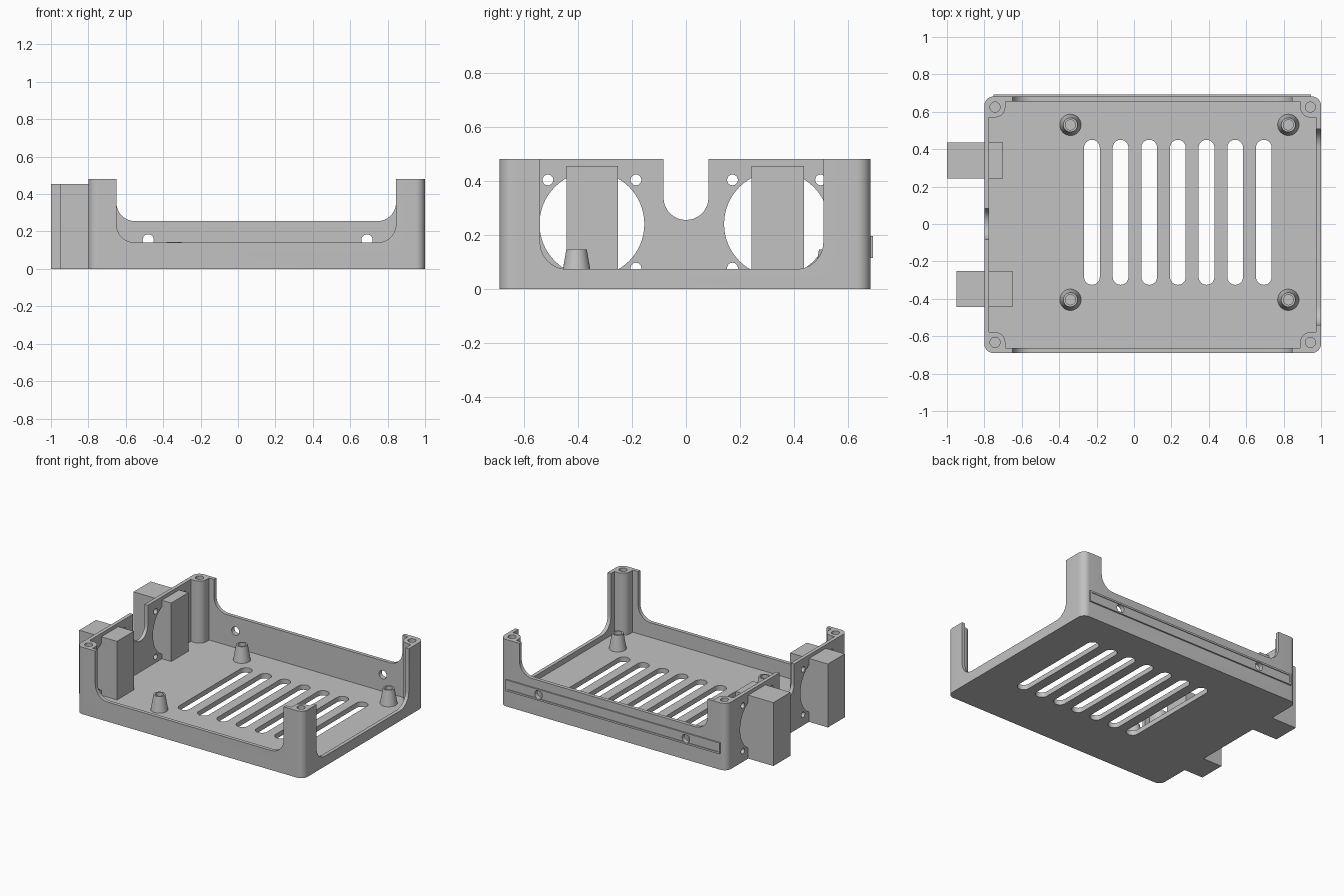
import bpy, bmesh, math

if "Cube" in bpy.data.objects:
    bpy.data.objects.remove(bpy.data.objects["Cube"])

X0, X1, Y0, Y1 = -0.80, 1.0, -0.69, 0.682   # outer walls
H, FLOOR, WALL = 0.48, 0.035, 0.026

grey = bpy.data.materials.new("plastic_grey")
grey.diffuse_color = (0.54, 0.54, 0.54, 1)
grey.use_nodes = True
grey.node_tree.nodes["Principled BSDF"].inputs["Base Color"].default_value = grey.diffuse_color


def finish(name, bm):
    bmesh.ops.recalc_face_normals(bm, faces=bm.faces[:])
    me = bpy.data.meshes.new(name)
    bm.to_mesh(me)
    bm.free()
    me.materials.append(grey)
    ob = bpy.data.objects.new(name, me)
    bpy.context.collection.objects.link(ob)
    return ob


def arc(cx, cy, r, a0, a1, n=10):
    return [(cx + r * math.cos(math.radians(a0 + (a1 - a0) * i / n)),
             cy + r * math.sin(math.radians(a0 + (a1 - a0) * i / n))) for i in range(n + 1)]


def rounded(u0, u1, v0, v1, r, n=10):
    return (arc(u1 - r, v1 - r, r, 0, 90, n) + arc(u0 + r, v1 - r, r, 90, 180, n)
            + arc(u0 + r, v0 + r, r, 180, 270, n) + arc(u1 - r, v0 + r, r, 270, 360, n))


def circle(u, v, r, n=32):
    return arc(u, v, r, 0, 360, n)[:-1]


def rect(u0, u1, v0, v1):
    return [(u0, v0), (u1, v0), (u1, v1), (u0, v1)]


def prism(name, outline, axis, lo, hi):
    """Extrude a 2D outline along one axis."""
    put = {'x': lambda u, v, w: (w, u, v),
           'y': lambda u, v, w: (u, w, v),
           'z': lambda u, v, w: (u, v, w)}[axis]
    bm = bmesh.new()
    a = [bm.verts.new(put(u, v, lo)) for u, v in outline]
    b = [bm.verts.new(put(u, v, hi)) for u, v in outline]
    bm.faces.new(a)
    bm.faces.new(b)
    for i in range(len(a)):
        j = (i + 1) % len(a)
        bm.faces.new((a[i], a[j], b[j], b[i]))
    return finish(name, bm)


def cut(target, outline, axis, lo, hi):
    cutter = prism("cutter", outline, axis, lo, hi)
    cutter.hide_render = True
    mod = target.modifiers.new("cut", 'BOOLEAN')
    mod.operation, mod.solver, mod.object = 'DIFFERENCE', 'EXACT', cutter
    bpy.context.view_layer.objects.active = target
    bpy.ops.object.modifier_apply(modifier=mod.name)
    bpy.data.objects.remove(cutter, do_unlink=True)


def smooth(ob):
    bpy.ops.object.select_all(action='DESELECT')
    ob.select_set(True)
    bpy.context.view_layer.objects.active = ob
    bpy.ops.object.shade_smooth_by_angle(angle=math.radians(30))


# Case: rounded block hollowed out, leaving a screw post in each corner
case = prism("case", rounded(X0, X1, Y0, Y1, 0.05), 'z', 0, H)
cx, cy, hx, hy = (X0 + X1) / 2, (Y0 + Y1) / 2, (X1 - X0) / 2, (Y1 - Y0) / 2
cavity = []
for sx, sy in ((1, 1), (-1, 1), (-1, -1), (1, -1)):
    corner = ([(hx - WALL, hy - 0.112)] + arc(hx - 0.057, hy - 0.057, 0.055, 270, 180)
              + [(hx - 0.112, hy - WALL)])
    if sx * sy < 0:
        corner.reverse()
    cavity += [(cx + sx * u, cy + sy * v) for u, v in corner]
cut(case, cavity, 'z', FLOOR, 1)

# Blind screw holes in the posts
for x in (X0 + 0.057, X1 - 0.057):
    for y in (Y0 + 0.057, Y1 - 0.057):
        cut(case, circle(x, y, 0.027, 24), 'z', 0.12, 1)

# Wall openings: front, back, right
cut(case, rounded(-0.65, 0.845, 0.14, 1, 0.1), 'y', -0.9, -0.62)
cut(case, rounded(-0.65, 0.845, 0.255, 1, 0.1), 'y', 0.62, 0.9)
cut(case, rounded(-0.54, 0.508, 0.073, 1, 0.1), 'x', 0.93, 1.2)

# Left wall: cable notch, two fan openings with mounting holes
cut(case, rounded(-0.083, 0.083, 0.255, 1, 0.0825), 'x', -0.9, -0.74)
for y in (-0.348, 0.335):
    cut(case, circle(y, 0.24, 0.194, 64), 'x', -0.9, -0.72)
    for dy in (-0.163, 0.163):
        for dz in (-0.163, 0.163):
            cut(case, circle(y + dy, 0.24 + dz, 0.02, 20), 'x', -0.9, -0.72)

# Floor vents
for i in range(7):
    x = -0.225 + 0.1532 * i
    cut(case, rounded(x - 0.042, x + 0.042, -0.325, 0.45, 0.0415), 'z', -0.1, 0.1)

# Back rail with a shallow recess
rail = prism("back_rail", rect(-0.75, 0.947, 0.115, 0.195), 'y', 0.675, 0.692)
cut(rail, rect(-0.737, 0.934, 0.128, 0.182), 'y', 0.687, 0.8)
for x in (-0.48, 0.69):
    for part in (case, rail):
        cut(part, circle(x, 0.155, 0.03, 24), 'y', 0.6, 0.8)
smooth(case)
smooth(rail)

# Connector blocks passing through the left wall
prism("rear_block", rect(-1.0, -0.70, 0.243, 0.437), 'z', 0, 0.455)
prism("front_block", rect(-0.95, -0.65, -0.443, -0.252), 'z', 0, 0.455)


# Tapered board standoffs with blind holes
def standoff(name, x, y, n=32):
    profile = [(0.058, FLOOR - 0.005), (0.038, 0.145), (0.027, 0.145), (0.027, 0.06)]
    bm = bmesh.new()
    rings = [[bm.verts.new((x + u, y + v, z)) for u, v in circle(0, 0, r, n)] for r, z in profile]
    for a, b in zip(rings, rings[1:]):
        for i in range(n):
            j = (i + 1) % n
            bm.faces.new((a[i], a[j], b[j], b[i]))
    bm.faces.new(rings[0])
    bm.faces.new(rings[-1])
    smooth(finish(name, bm))


for side, x in (("left", -0.34), ("right", 0.825)):
    for end, y in (("front", -0.405), ("back", 0.53)):
        standoff(f"standoff_{end}_{side}", x, y)
